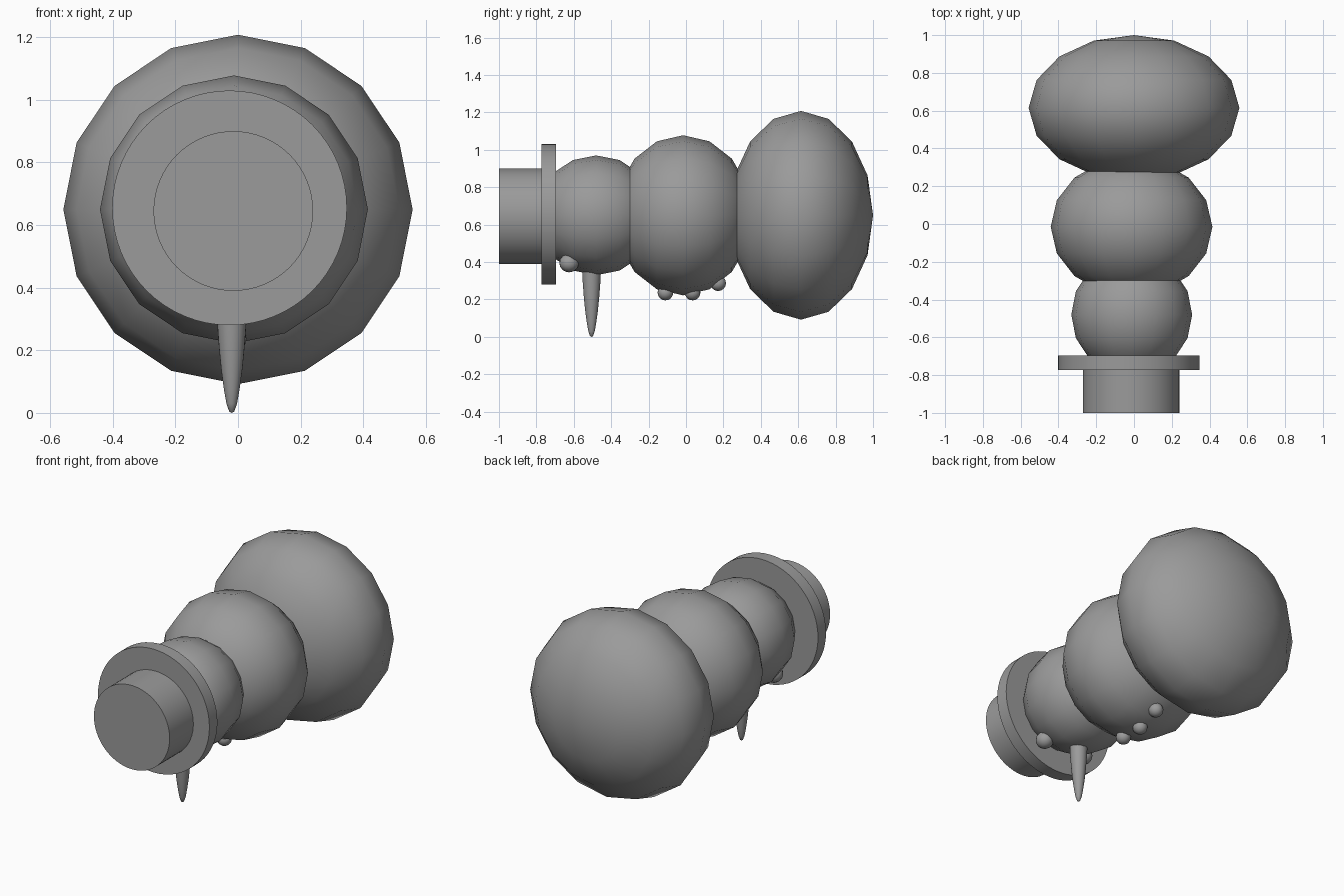
import bpy, bmesh
from math import radians
from mathutils import Matrix, Vector

if "Cube" in bpy.data.objects:
    bpy.data.objects.remove(bpy.data.objects["Cube"])

# Dark grey used on every part
GREY = bpy.data.materials.new("dark_grey")
GREY.diffuse_color = (0.325, 0.325, 0.325, 1)
GREY.use_nodes = True
GREY.node_tree.nodes["Principled BSDF"].inputs["Base Color"].default_value = GREY.diffuse_color


def finish(bm, name, angle=40):
    bmesh.ops.recalc_face_normals(bm, faces=bm.faces)
    me = bpy.data.meshes.new(name)
    bm.to_mesh(me)
    bm.free()
    me.materials.append(GREY)
    ob = bpy.data.objects.new(name, me)
    bpy.context.collection.objects.link(ob)
    bpy.ops.object.select_all(action='DESELECT')
    ob.select_set(True)
    bpy.context.view_layer.objects.active = ob
    bpy.ops.object.shade_smooth_by_angle(angle=radians(angle))
    return ob


TURN = Matrix.Rotation(radians(-90), 4, 'X')  # local z axis -> world y


def ball(name, loc, radius, depth, seg=16, rings=8):
    bm = bmesh.new()
    bmesh.ops.create_uvsphere(bm, u_segments=seg, v_segments=rings, radius=1)
    m = Matrix.Translation(loc) @ Matrix.Diagonal((radius, depth, radius, 1)) @ TURN
    bm.transform(m)
    return finish(bm, name, 60)


def disc(name, x, z, radius, y0, y1):
    bm = bmesh.new()
    bmesh.ops.create_cone(bm, cap_ends=True, segments=64, radius1=radius,
                          radius2=radius, depth=y1 - y0)
    bm.transform(Matrix.Translation((x, (y0 + y1) / 2, z)) @ TURN)
    return finish(bm, name)


# Body: three snowballs lying along y
ball("base_snowball", (0, 0.615, 0.65), 0.558, 0.385)
ball("middle_snowball", (-0.013, -0.015, 0.65), 0.428, 0.368)
ball("head_snowball", (-0.012, -0.48, 0.65), 0.32, 0.325)

# Hat
disc("hat_brim", -0.027, 0.655, 0.375, -0.772, -0.695)
disc("hat_crown", -0.015, 0.645, 0.255, -1.0, -0.77)

# Eyes and buttons
for side, sx in (("left", -1), ("right", 1)):
    ball(side + "_eye", (-0.015 + sx * 0.14, -0.625, 0.395), 0.05, 0.052)
for i, (y, z) in enumerate(((-0.11, 0.237), (0.035, 0.237), (0.172, 0.287))):
    ball(f"button_{i + 1}", (-0.015, y, z), 0.042, 0.042)

# Nose: tapered profile spun around a vertical axis
profile = [(0, 0), (0.008, 0.004), (0.017, 0.03), (0.025, 0.075), (0.034, 0.14),
           (0.041, 0.21), (0.047, 0.29), (0.051, 0.38), (0, 0.38)]
bm = bmesh.new()
verts = [bm.verts.new((r, 0, z)) for r, z in profile]
edges = [bm.edges.new(p) for p in zip(verts, verts[1:])]
bmesh.ops.spin(bm, geom=verts + edges, axis=(0, 0, 1), cent=(0, 0, 0),
               angle=radians(360), steps=24)
bmesh.ops.remove_doubles(bm, verts=bm.verts, dist=1e-4)
bm.transform(Matrix.Translation(Vector((-0.02, -0.505, 0))))
finish(bm, "carrot_nose", 60)
